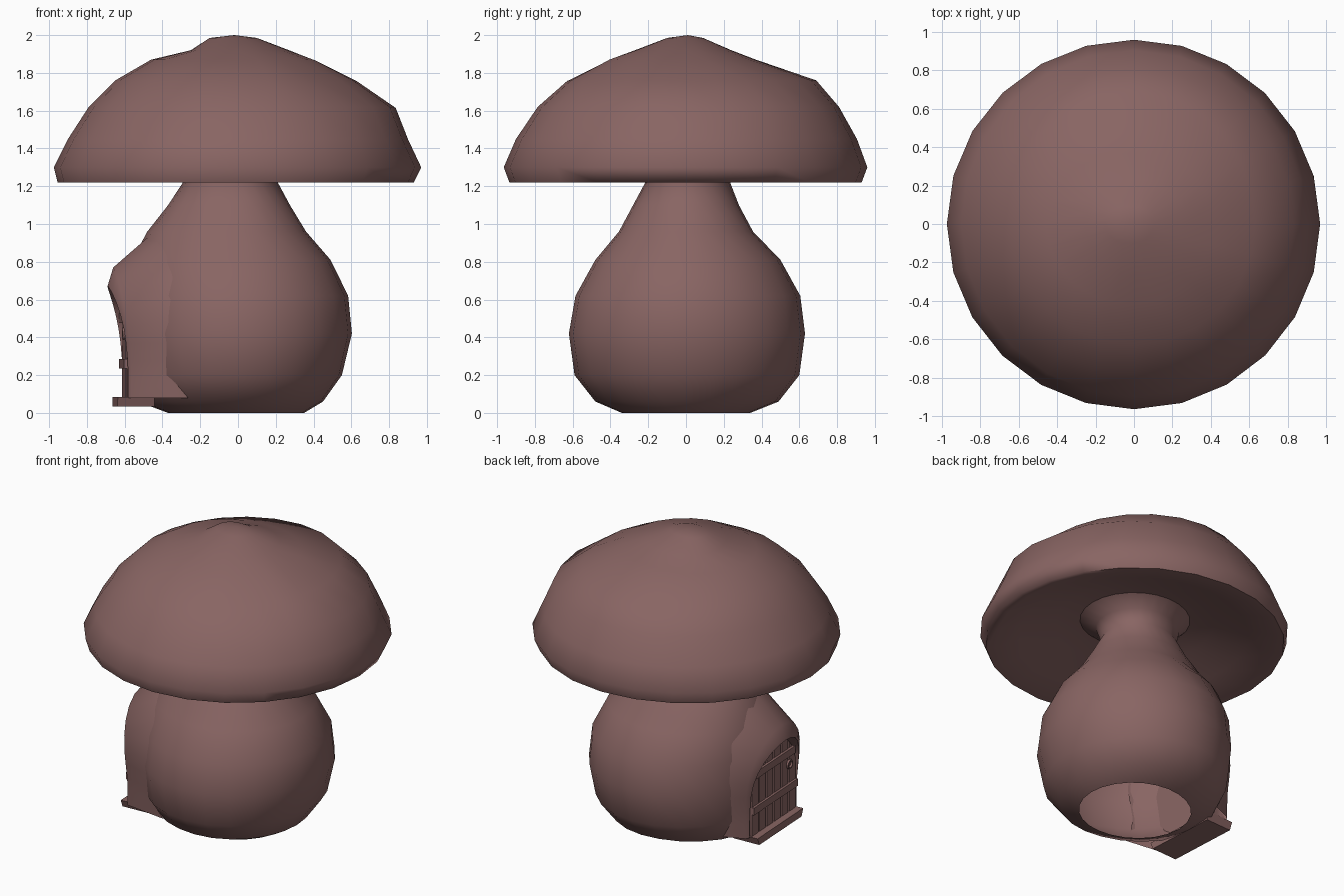
import bpy, bmesh, math
from mathutils import Vector

if "Cube" in bpy.data.objects:
    bpy.data.objects.remove(bpy.data.objects["Cube"])

mat = bpy.data.materials.new("dusty_brown")
mat.diffuse_color = (0.25, 0.13, 0.125, 1)
mat.use_nodes = True
mat.node_tree.nodes["Principled BSDF"].inputs["Base Color"].default_value = mat.diffuse_color


def make(name, verts, faces, smooth=70, recalc=True):
    me = bpy.data.meshes.new(name)
    me.from_pydata([tuple(v) for v in verts], [], faces)
    bm = bmesh.new()
    bm.from_mesh(me)
    if recalc:
        bmesh.ops.recalc_face_normals(bm, faces=bm.faces)
    bm.to_mesh(me)
    bm.free()
    me.materials.append(mat)
    ob = bpy.data.objects.new(name, me)
    bpy.context.collection.objects.link(ob)
    bpy.context.view_layer.objects.active = ob
    for o in bpy.context.selected_objects:
        o.select_set(False)
    ob.select_set(True)
    bpy.ops.object.shade_smooth_by_angle(angle=math.radians(smooth))
    return ob


def radius(r4, a):
    # blend radii given along +x, +y, -x, -y
    c, s = math.cos(a), math.sin(a)
    return (r4[0] if c > 0 else r4[2]) * c * c + (r4[1] if s > 0 else r4[3]) * s * s


def revolve(name, rows, seg, apex=None, dents=()):
    # rows run from top to bottom along the outside
    verts = [Vector((radius(r, a) * math.cos(a), radius(r, a) * math.sin(a), z))
             for z, *r in rows for a in [2 * math.pi * i / seg for i in range(seg)]]
    faces = [(k * seg + i, (k + 1) * seg + i, (k + 1) * seg + (i + 1) % seg, k * seg + (i + 1) % seg)
             for k in range(len(rows) - 1) for i in range(seg)]
    if apex:
        verts.append(Vector(apex))
        faces += [(len(verts) - 1, i, (i + 1) % seg) for i in range(seg)]
    for x, y, depth in dents:
        for v in verts:
            d = math.hypot(v.x - x, v.y - y)
            if d < 0.16 and v.z > 1.45:
                v.z -= depth * (1 - d / 0.16)
    return make(name, verts, faces, recalc=False)


# Cap: lumpy dome, rim and hollow underside
cap_rows = [
    (1.985, .10, .09, .15, .10), (1.92, .27, .24, .25, .27),
    (1.87, .42, .37, .46, .42), (1.76, .63, .69, .65, .63),
    (1.62, .835, .81, .79, .785), (1.45, .90, .905, .90, .90),
    (1.30, .97, .96, .975, .965), (1.22, .93, .93, .955, .935),
    (1.225, .87, .87, .88, .87), (1.27, .72, .72, .72, .72),
    (1.35, .50, .50, .50, .50), (1.38, .34, .34, .36, .34)]
revolve("cap", cap_rows, 24, (-.02, .01, 2.0),
        [(-.02, -.5, .02), (.5, 0, .025), (.45, -.45, .02), (.82, .13, .03)])

# Stem: bulbous shell, open at the bottom
stem_rows = [
    (1.38, .34, .34, .36, .34), (1.32, .24, .25, .30, .24),
    (1.23, .205, .23, .285, .21), (1.10, .275, .28, .37, .28),
    (.96, .36, .355, .48, .355), (.81, .49, .50, .56, .48),
    (.62, .583, .605, .59, .585), (.42, .603, .63, .595, .62),
    (.20, .55, .60, .58, .59), (.06, .45, .49, .53, .48),
    (.0, .35, .34, .37, .34)]
revolve("stem", stem_rows, 24)

# Door frame of reference: t across, d outwards, z up
ANG, SHIFT = math.radians(183), .07
N = Vector((math.cos(ANG), math.sin(ANG), 0))
S = Vector((-math.sin(ANG), math.cos(ANG), 0))


def place(t, d, z):
    return N * d + S * (t + SHIFT) + Vector((0, 0, z))


def stem_depth(t, z):
    for lo, hi in zip(stem_rows[1:], stem_rows):
        if lo[0] <= z <= hi[0]:
            f = (z - lo[0]) / (hi[0] - lo[0])
            a = ANG + math.atan2(t + SHIFT, .55)
            R = radius(lo[1:], a) * (1 - f) + radius(hi[1:], a) * f
            return math.sqrt(max(R * R - (t + SHIFT) ** 2, 0))
    return .5


HALF, SPRING, RISE, BASE = .265, .37, .29, .08


def arch(n=12):
    # outline point and outward direction, one foot to the other
    side = [(-HALF, BASE + (SPRING - BASE) * i / 3, -1, 0) for i in range(3)]
    top = [(-HALF * math.cos(math.pi * i / n), SPRING + RISE * math.sin(math.pi * i / n),
            -math.cos(math.pi * i / n), math.sin(math.pi * i / n)) for i in range(n + 1)]
    return side + top + [(-t, z, -u, w) for t, z, u, w in reversed(side)]


# Door surround swelling out into a hood
verts = []
for t, z, u, w in arch():
    h = max(0, (z - BASE) / (SPRING + RISE - BASE)) ** 3
    for k, (o, d) in enumerate([(.09 + .19 * h, None), (.035 + .075 * h, .585 + .08 * h),
                                (.012, .60 + .095 * h), (0, .59), (0, .53)]):
        p, q = t + o * u, z + o * w
        verts.append(place(p, stem_depth(p, q) - .012 if d is None else d, q))
count = len(verts) // 5
make("door_surround", verts, [(i * 5 + k, i * 5 + k + 1, i * 5 + k + 6, i * 5 + k + 5)
                              for i in range(count - 1) for k in range(4)], 60)


def prism(name, outline, d0, d1):
    n = len(outline)
    verts = [place(t, d, z) for d in (d0, d1) for t, z in outline]
    faces = [tuple(range(n)), tuple(range(n, 2 * n))]
    faces += [(i, (i + 1) % n, n + (i + 1) % n, n + i) for i in range(n)]
    return make(name, verts, faces, 30)


def bar(name, t0, t1, z0, z1, d0, d1):
    return prism(name, [(t0, z0), (t1, z0), (t1, z1), (t0, z1)], d0, d1)


def arch_top(t):
    return SPRING + RISE * math.sqrt(max(0, 1 - (t / HALF) ** 2)) - .01


# Door panel, planks, rails, handle and step
prism("door_panel", [(t, z) for t, z, u, w in arch()], .50, .592)
W = 2 * HALF / 6
for i in range(6):
    t0, t1 = -HALF + i * W + .007, -HALF + (i + 1) * W - .007
    prism("door_plank", [(t0, BASE), (t1, BASE), (t1, arch_top(t1)),
                         ((t0 + t1) / 2, arch_top((t0 + t1) / 2)), (t0, arch_top(t0))], .585, .606)
for z, half in ((.26, .26), (.50, .23)):
    bar("door_rail", -half, half, z - .025, z + .025, .59, .622)
bpy.ops.mesh.primitive_torus_add(major_radius=.026, minor_radius=.008, major_segments=14,
                                 minor_segments=6, location=place(.17, .618, .42),
                                 rotation=(0, math.pi / 2, ANG - math.pi))
bpy.context.object.name = "door_handle"
bpy.context.object.data.materials.append(mat)
bpy.ops.object.shade_smooth_by_angle(angle=math.radians(60))
prism("door_step", [(-.27, .085), (-.25, .035), (.25, .035), (.27, .085)], .46, .655)
